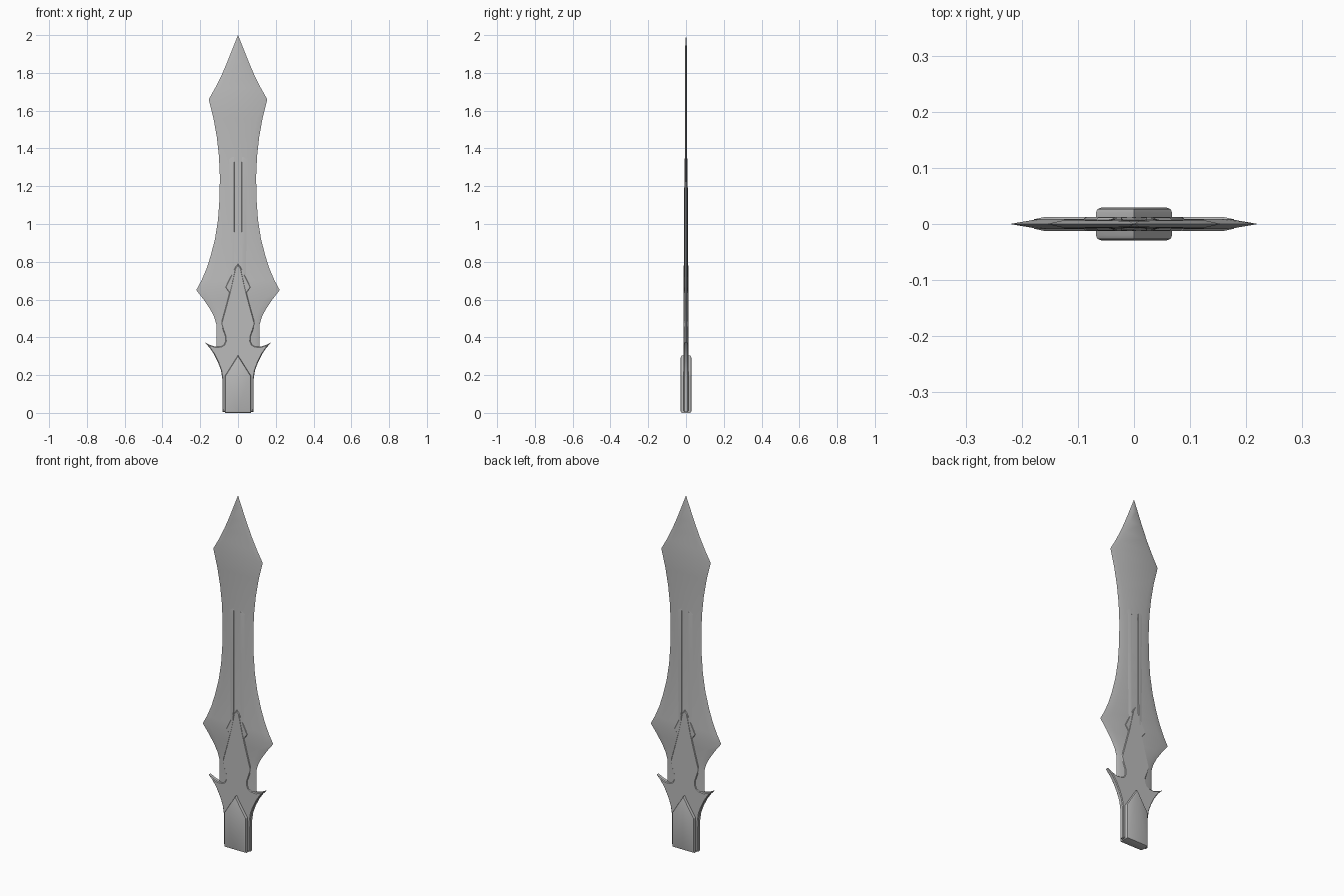
import bpy, bmesh, math

cube = bpy.data.objects.get("Cube")
if cube:
    bpy.data.objects.remove(cube, do_unlink=True)

GREY = (0.5, 0.5, 0.5, 1.0)
steel = bpy.data.materials.new("grey steel")
steel.use_nodes = True
steel.diffuse_color = GREY
steel.node_tree.nodes["Principled BSDF"].inputs["Base Color"].default_value = GREY


def finish(name, bm):
    bmesh.ops.recalc_face_normals(bm, faces=bm.faces[:])
    mesh = bpy.data.meshes.new(name)
    bm.to_mesh(mesh)
    bm.free()
    mesh.materials.append(steel)
    ob = bpy.data.objects.new(name, mesh)
    bpy.context.collection.objects.link(ob)
    bpy.ops.object.select_all(action='DESELECT')
    bpy.context.view_layer.objects.active = ob
    ob.select_set(True)
    bpy.ops.object.shade_smooth_by_angle(angle=math.radians(25))
    return ob


def mirrored(half):
    """Close a right-hand outline (x, z), listed top to bottom, over x = 0."""
    return half + [(-x, z) for x, z in reversed(half) if x > 0]


def plate(name, outline, depth, bevel=0.0, segments=1):
    """Flat plate of half-thickness depth, with bevelled front and back rims."""
    bm = bmesh.new()
    front = [bm.verts.new((x, -depth, z)) for x, z in outline]
    back = [bm.verts.new((x, depth, z)) for x, z in outline]
    caps = [bm.faces.new(front), bm.faces.new(back[::-1])]
    n = len(outline)
    for i in range(n):
        j = (i + 1) % n
        bm.faces.new((front[i], back[i], back[j], front[j]))
    bmesh.ops.recalc_face_normals(bm, faces=bm.faces[:])
    if bevel:
        rim = [e for f in caps for e in f.edges]
        bmesh.ops.bevel(bm, geom=rim, offset=bevel, segments=segments,
                        profile=0.5, affect='EDGES', clamp_overlap=True)
    return finish(name, bm)


def loft(name, rings):
    """Skin closed rings of equal length and cap both ends."""
    bm = bmesh.new()
    loops = [[bm.verts.new(p) for p in ring] for ring in rings]
    n = len(loops[0])
    for a, b in zip(loops, loops[1:]):
        for i in range(n):
            j = (i + 1) % n
            bm.faces.new((a[i], a[j], b[j], b[i]))
    bm.faces.new(loops[0])
    bm.faces.new(loops[-1])
    bmesh.ops.remove_doubles(bm, verts=bm.verts[:], dist=1e-5)
    return finish(name, bm)


# Blade: height, half width, width of the ground edge, half thickness
stations = [
    (0.34, 0.115, 0.020, 0.009), (0.47, 0.115, 0.022, 0.009),
    (0.51, 0.127, 0.028, 0.009), (0.55, 0.148, 0.036, 0.009),
    (0.60, 0.182, 0.045, 0.009), (0.65, 0.221, 0.052, 0.009),
    (0.70, 0.194, 0.046, 0.009), (0.76, 0.168, 0.041, 0.0085),
    (0.83, 0.145, 0.038, 0.008), (0.92, 0.122, 0.036, 0.0075),
    (1.02, 0.106, 0.035, 0.007), (1.13, 0.098, 0.034, 0.007),
    (1.25, 0.096, 0.033, 0.0065), (1.36, 0.101, 0.032, 0.006),
    (1.46, 0.112, 0.030, 0.006), (1.56, 0.130, 0.028, 0.006),
    (1.66, 0.155, 0.027, 0.006), (1.72, 0.121, 0.026, 0.006),
    (1.79, 0.086, 0.025, 0.006), (1.86, 0.056, 0.023, 0.006),
    (1.93, 0.028, 0.018, 0.005), (2.00, 0.0005, 0.0003, 0.0005),
]
loft("blade", [[(-w, 0, z), (e - w, -t, z), (w - e, -t, z),
                (w, 0, z), (w - e, t, z), (e - w, t, z)]
               for z, w, e, t in stations])

# Raised rails beside the central channel: steep inside, sloping outside
for side, sx in (("left", 1), ("right", -1)):
    for face, sy in (("front", -1), ("back", 1)):
        rings = []
        for z, top in ((0.70, 0.0115), (0.80, 0.0110), (1.05, 0.0098),
                       (1.32, 0.0088), (1.36, 0.0055)):
            rings.append([(sx * x, sy * y, z) for x, y in
                          ((0.017, 0.004), (0.022, top), (0.032, top), (0.058, 0.004))])
        loft(f"{side}_{face}_rail", rings)

# Small pointed wings tucked behind the tip of the guard
plate("guard_wings", mirrored([(0.0, 0.79), (0.020, 0.76), (0.066, 0.665),
                               (0.040, 0.630), (0.0, 0.62)]), 0.0112, 0.002)

# Guard: long central point, round notches, side horns and flat tang
plate("guard", mirrored([
    (0.0, 0.785), (0.014, 0.772), (0.023, 0.735), (0.038, 0.665),
    (0.060, 0.580), (0.090, 0.472), (0.078, 0.435), (0.067, 0.405),
    (0.066, 0.380), (0.074, 0.361), (0.090, 0.352), (0.120, 0.350),
    (0.150, 0.360), (0.178, 0.374), (0.152, 0.347), (0.128, 0.312),
    (0.106, 0.268), (0.090, 0.225), (0.083, 0.180), (0.082, 0.006),
    (0.0, 0.006)]), 0.0125, 0.004)

# Thick grip with pointed upper end and rounded rims
plate("grip", mirrored([(0.0, 0.305), (0.068, 0.197), (0.068, 0.0), (0.0, 0.0)]),
      0.029, 0.009, 2)
